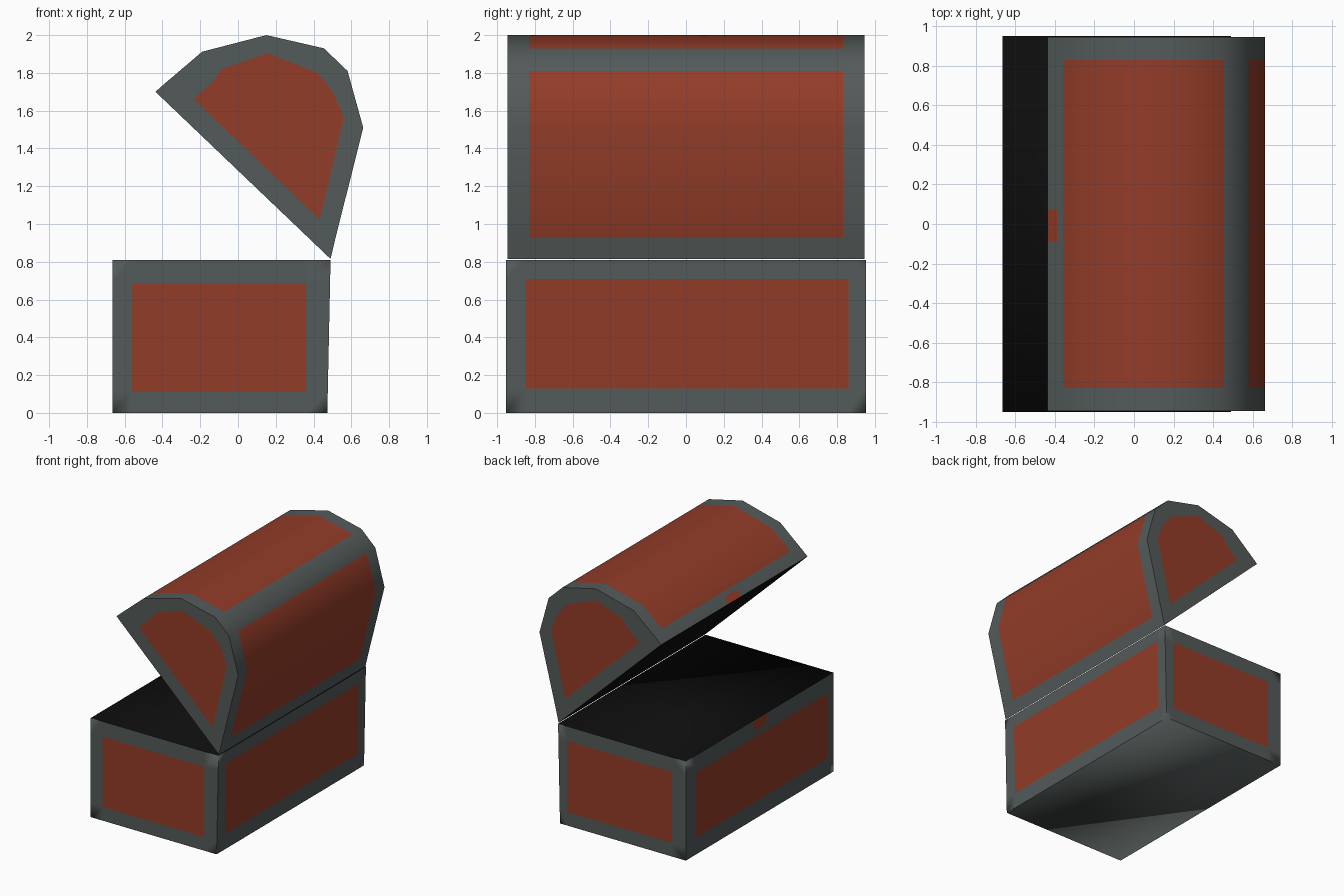
import bpy, bmesh, math
from mathutils import Vector

if "Cube" in bpy.data.objects:
    bpy.data.objects.remove(bpy.data.objects["Cube"])


def material(name, rgb):
    m = bpy.data.materials.new(name)
    m.diffuse_color = (*rgb, 1)
    m.use_nodes = True
    m.node_tree.nodes["Principled BSDF"].inputs["Base Color"].default_value = m.diffuse_color
    return m


MATS = [material("dark grey metal", (0.088, 0.104, 0.102)),
        material("red brown wood", (0.29, 0.045, 0.021)),
        material("black inside", (0.004, 0.004, 0.004))]
GREY, RED, BLACK = 0, 1, 2


def add_face(bm, pts, mat):
    f = bm.faces.new([bm.verts.new(p) for p in pts])
    f.material_index = mat


def grid(bm, place, us, vs, rule):
    """Grid of quads; place(u, v) gives points, rule(i, j) gives the colour."""
    for i in range(len(us) - 1):
        for j in range(len(vs) - 1):
            add_face(bm, [place(us[i], vs[j]), place(us[i + 1], vs[j]),
                          place(us[i + 1], vs[j + 1]), place(us[i], vs[j + 1])],
                     rule(i, j))


def finish(bm, name):
    bmesh.ops.remove_doubles(bm, verts=bm.verts, dist=0.0005)
    # Both parts are convex, so every face points away from the middle
    mid = sum((v.co for v in bm.verts), Vector()) / len(bm.verts)
    bm.normal_update()
    for f in bm.faces:
        if f.normal.dot(f.calc_center_median() - mid) < 0:
            f.normal_flip()
    me = bpy.data.meshes.new(name)
    bm.to_mesh(me)
    bm.free()
    for m in MATS:
        me.materials.append(m)
    ob = bpy.data.objects.new(name, me)
    bpy.context.collection.objects.link(ob)
    bpy.ops.object.select_all(action='DESELECT')
    ob.select_set(True)
    bpy.context.view_layer.objects.active = ob
    bpy.ops.object.shade_smooth_by_angle(angle=math.radians(40))
    return ob


# Chest base: four sides, each a metal frame around a wood panel
X0, X1, Y, H = -0.665, 0.49, 0.952, 0.81
bm = bmesh.new()


def panel(i, j):
    return RED if i == 1 and j == 1 else GREY


grid(bm, lambda u, v: (u, -Y, v), [X0, -0.56, 0.36, X1], [0, 0.11, 0.685, H], panel)
grid(bm, lambda u, v: (u, Y, v), [X0, -0.54, 0.41, X1], [0, 0.11, 0.69, H], panel)
grid(bm, lambda u, v: (X1, u, v), [-Y, -0.85, 0.86, Y], [0, 0.13, 0.71, H], panel)
# Side with the opening also carries the lower half of the latch
grid(bm, lambda u, v: (X0, u, v), [-Y, -0.87, -0.09, 0.07, 0.83, Y],
     [0, 0.14, 0.67, 0.72, H],
     lambda i, j: RED if (j == 1 and 0 < i < 4) or (j == 3 and i == 2) else GREY)
for z, mat in ((0, GREY), (H, BLACK)):
    add_face(bm, [(X0, -Y, z), (X1, -Y, z), (X1, Y, z), (X0, Y, z)], mat)
# Hinge side leans slightly inwards towards the ground
for v in bm.verts:
    if v.co.x > 0.48:
        v.co.x -= 0.017 * (1 - v.co.z / H)
finish(bm, "chest_base")

# Open lid: outer profile and matching outline of its end panels
outer = [(-0.437, 1.70), (-0.39, 1.742), (-0.36, 1.767), (-0.19, 1.912), (0.15, 2.0),
         (0.455, 1.93), (0.58, 1.81), (0.663, 1.51), (0.516, 0.925), (0.49, 0.815)]
inner = [(-0.235, 1.66), (-0.20, 1.695), (-0.125, 1.765), (-0.09, 1.82), (0.155, 1.905),
         (0.42, 1.80), (0.50, 1.70), (0.56, 1.565), (0.447, 1.09), (0.43, 1.025)]
LY = 0.945
bm = bmesh.new()


def lid_colour(i, j):
    if i == 0:
        return RED if j == 2 else GREY          # upper half of the latch
    return RED if i in (2, 3, 4, 6, 7) and 0 < j < 4 else GREY


grid(bm, lambda i, y: (outer[i][0], y, outer[i][1]), range(len(outer)),
     [-LY, -0.83, -0.09, 0.07, 0.83, LY], lid_colour)
# Lid ends: metal rim around a wood panel
for y in (-LY, LY):
    n = len(outer)
    for k in range(n):
        a, b, c, d = outer[k], outer[(k + 1) % n], inner[(k + 1) % n], inner[k]
        add_face(bm, [(p[0], y, p[1]) for p in (a, b, c, d)], GREY)
    add_face(bm, [(x, y, z) for x, z in inner], RED)
# Lid underside
(ax, az), (bx, bz) = outer[0], outer[-1]
add_face(bm, [(ax, -LY, az), (bx, -LY, bz), (bx, LY, bz), (ax, LY, az)], BLACK)
finish(bm, "chest_lid")
